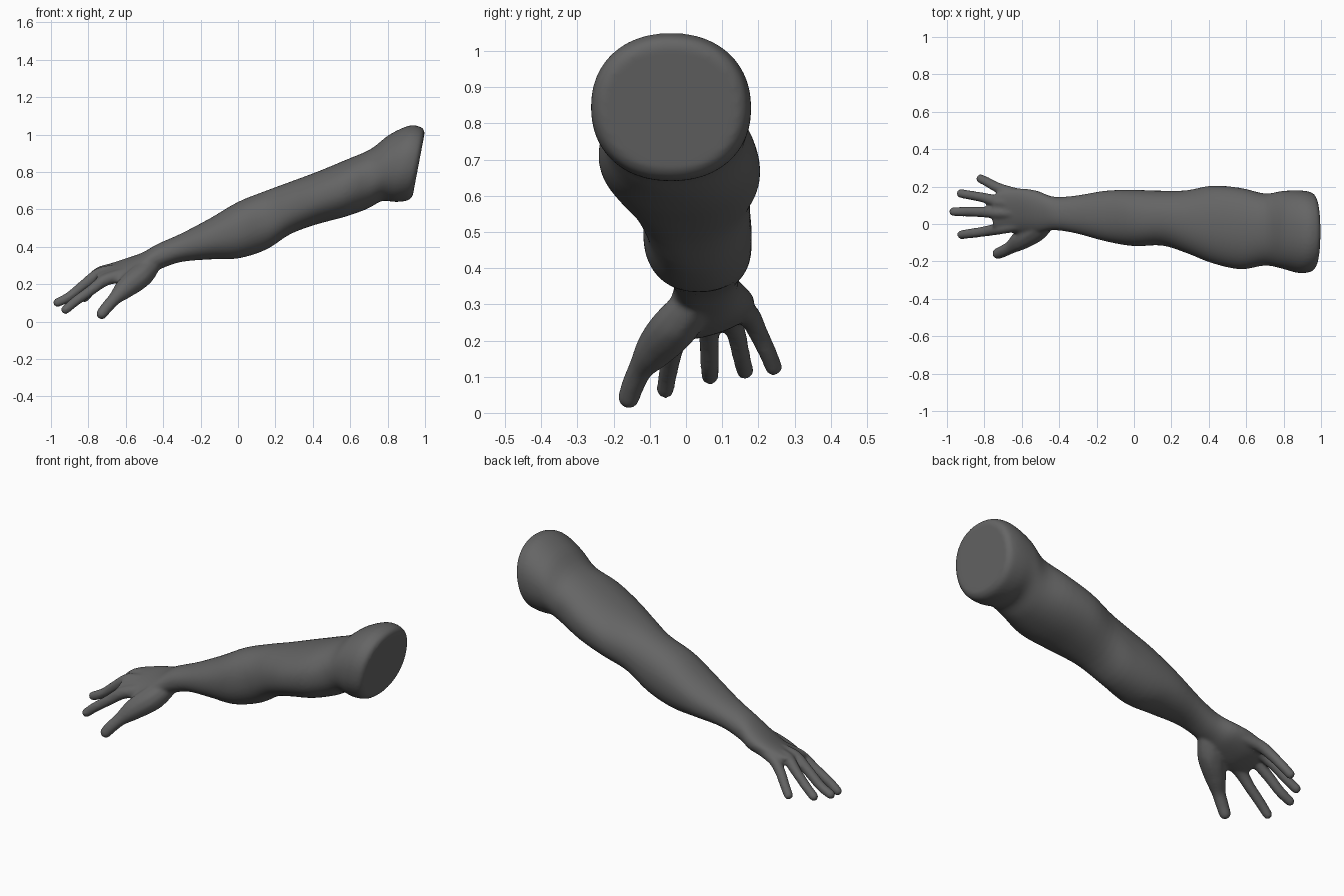
import bpy, bmesh, math
from mathutils import Vector, Matrix

if "Cube" in bpy.data.objects:
    bpy.data.objects.remove(bpy.data.objects["Cube"])

skin = bpy.data.materials.new("dark_grey")
skin.diffuse_color = (0.13, 0.13, 0.13, 1)
skin.use_nodes = True
skin.node_tree.nodes["Principled BSDF"].inputs["Base Color"].default_value = skin.diffuse_color

# arm cross-sections from hand to shoulder: x, top z, bottom z, front y, back y
SECTIONS = [
    (-.755, .275, .24, -.02, .15), (-.72, .287, .22, -.04, .175),
    (-.62, .32, .215, -.05, .19), (-.52, .362, .235, -.05, .178),
    (-.43, .415, .275, -.033, .146), (-.31, .468, .318, -.05, .152),
    (-.15, .552, .333, -.093, .178), (0, .64, .338, -.118, .182),
    (.15, .70, .385, -.115, .178), (.28, .748, .468, -.155, .18),
    (.42, .80, .52, -.21, .205), (.57, .862, .56, -.242, .193),
    (.70, .92, .605, -.222, .163), (.79, 1.0, .645, -.238, .176),
    (.88, 1.048, .64, -.262, .18), (.945, 1.038, .648, -.255, .17),
    (.966, 1.01, .672, -.228, .145),
]


def spline(points, steps):
    """Smooth curve through the points, any dimension."""
    out = []
    for i in range(len(points) - 1):
        a, b = points[max(i - 1, 0)], points[i]
        c, d = points[i + 1], points[min(i + 2, len(points) - 1)]
        for s in range(steps):
            t = s / steps
            out.append([.5 * (2 * q + (r - p) * t + (2 * p - 5 * q + 4 * r - u) * t * t
                              + (3 * q - p - 3 * r + u) * t ** 3)
                        for p, q, r, u in zip(a, b, c, d)])
    out.append(list(points[-1]))
    return out


def smoothstep(a, b, v):
    t = min(max((v - a) / (b - a), 0), 1)
    return t * t * (3 - 2 * t)


def loft_arm(bm, sides=48):
    rings = []
    for x, top, bot, y0, y1 in spline(SECTIONS, 4):
        slant = .19 * smoothstep(.62, .92, x)          # leaning shoulder cut
        tilt = .28 * (1 - smoothstep(-.62, -.4, x))    # hand rolls to the thumb
        yc, zc, ry, rz = (y0 + y1) / 2, (top + bot) / 2, (y1 - y0) / 2, (top - bot) / 2
        ring = []
        for k in range(sides):
            a = 2 * math.pi * k / sides
            c, s = math.cos(a), math.sin(a)
            dy = ry * math.copysign(abs(c) ** .92, c)
            dz = rz * math.copysign(abs(s) ** .92, s) + tilt * dy
            ring.append(bm.verts.new((x + slant * dz, yc + dy, zc + dz)))
        rings.append(ring)
    for r, q in zip(rings, rings[1:]):
        for k in range(sides):
            n = (k + 1) % sides
            bm.faces.new((r[k], r[n], q[n], q[k]))
    bm.faces.new(rings[0])
    bm.faces.new(rings[-1])


def digit(bm, path):
    """Chain of overlapping balls; each path point is x, y, z, radius."""
    for x, y, z, r in spline(path, 14):
        bmesh.ops.create_icosphere(bm, subdivisions=2, radius=r,
                                   matrix=Matrix.Translation((x, y, z)))


bm = bmesh.new()
loft_arm(bm)
# thumb with its fleshy base
digit(bm, [(-.45, .03, .315, .045), (-.52, -.025, .245, .066), (-.595, -.078, .185, .058),
           (-.655, -.122, .127, .037), (-.70, -.146, .078, .033), (-.728, -.158, .042, .031)])
# index, middle, ring and little fingers
digit(bm, [(-.60, .0, .255, .036), (-.71, -.022, .222, .034), (-.79, -.038, .165, .029),
           (-.87, -.05, .108, .027), (-.922, -.057, .064, .025)])
digit(bm, [(-.62, .06, .275, .035), (-.735, .062, .258, .034), (-.82, .064, .20, .029),
           (-.90, .066, .135, .027), (-.965, .066, .102, .025)])
digit(bm, [(-.62, .11, .285, .034), (-.73, .122, .266, .033), (-.80, .14, .215, .028),
           (-.87, .153, .156, .026), (-.925, .163, .117, .025)])
digit(bm, [(-.57, .145, .295, .035), (-.68, .175, .268, .032), (-.74, .20, .22, .028),
           (-.785, .225, .168, .026), (-.82, .242, .127, .025)])
bmesh.ops.recalc_face_normals(bm, faces=bm.faces)
mesh = bpy.data.meshes.new("arm")
bm.to_mesh(mesh)
bm.free()
mesh.materials.append(skin)
arm = bpy.data.objects.new("arm", mesh)
bpy.context.collection.objects.link(arm)

# fuse into one soft skin
remesh = arm.modifiers.new("fuse", 'REMESH')
remesh.mode = 'VOXEL'
remesh.voxel_size = .008
remesh.use_smooth_shade = True
soften = arm.modifiers.new("soften", 'SMOOTH')
soften.factor = .5
soften.iterations = 8
